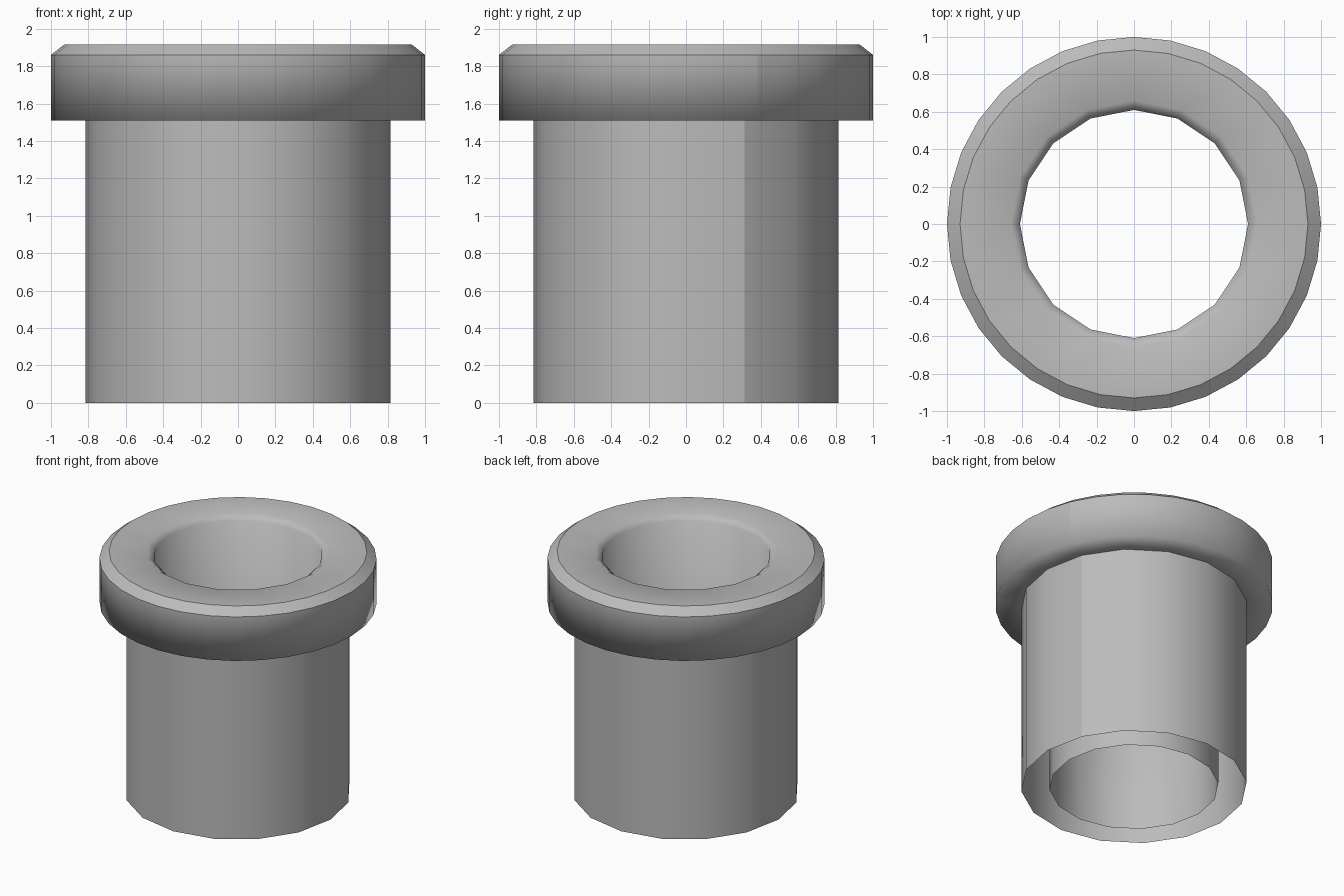
import bpy, bmesh
from math import sin, cos, tau

cube = bpy.data.objects.get("Cube")
if cube:
    bpy.data.objects.remove(cube)

# Plain grey metal
grey = bpy.data.materials.new("grey_metal")
grey.use_nodes = True
colour = (0.5, 0.5, 0.5, 1)
grey.diffuse_color = colour
grey.node_tree.nodes["Principled BSDF"].inputs["Base Color"].default_value = colour

# Profile from the bore's lower end, over the flange, to the sleeve's lower end:
# sides, radius, height, hard crease
PROFILE = [
    (16, 0.61, 0.0, False),
    (16, 0.61, 1.88, False),
    (16, 0.66, 1.915, False),
    (32, 0.93, 1.915, True),
    (32, 1.0, 1.86, True),
    (32, 1.0, 1.51, False),
    (16, 0.815, 1.51, True),
    (16, 0.815, 0.0, False),
]

bm = bmesh.new()


def ring(sides, radius, z):
    return [bm.verts.new((radius * cos(tau * i / sides),
                          radius * sin(tau * i / sides), z)) for i in range(sides)]


def bridge(a, b):
    """Join two rings; one may have twice the sides of the other."""
    n = min(len(a), len(b))
    for i in range(n):
        j = (i + 1) % n
        mid, end = 2 * i + 1, 2 * j
        if len(a) == len(b):
            faces = [(b[i], b[j], a[j], a[i])]
        elif len(b) > len(a):
            faces = [(b[2 * i], b[mid], a[i]), (b[mid], a[j], a[i]),
                     (b[mid], b[end], a[j])]
        else:
            faces = [(b[i], a[mid], a[2 * i]), (b[i], b[j], a[mid]),
                     (b[j], a[end], a[mid])]
        for f in faces:
            bm.faces.new(f).smooth = True


rings = [ring(n, r, z) for n, r, z, _ in PROFILE]
for a, b in zip(rings, rings[1:]):
    bridge(a, b)

# Creases around the flange chamfer and the sleeve joint
for loop, (_, _, _, hard) in zip(rings, PROFILE):
    if hard:
        for v, w in zip(loop, loop[1:] + loop[:1]):
            bm.edges.get((v, w)).smooth = False

# Vertical seam on the flange and the sleeve
for top, low in (rings[4:6], rings[6:8]):
    k = len(top) // 16
    bm.edges.get((top[k], low[k])).smooth = False

mesh = bpy.data.meshes.new("flanged_sleeve")
bm.to_mesh(mesh)
bm.free()
mesh.materials.append(grey)
sleeve = bpy.data.objects.new("flanged_sleeve", mesh)
bpy.context.collection.objects.link(sleeve)
